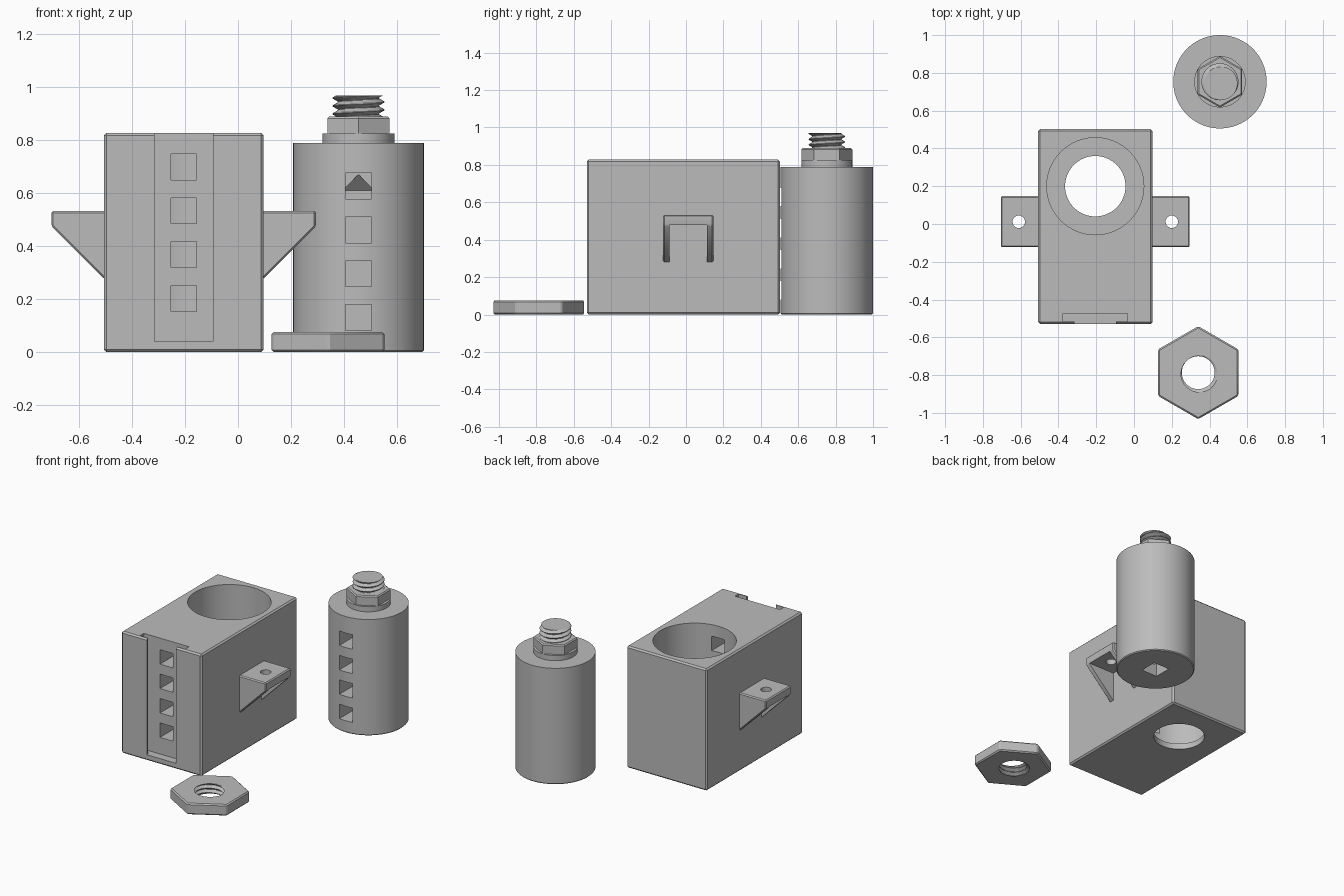
import bpy, bmesh, math
from mathutils import Matrix, Vector

if "Cube" in bpy.data.objects:
    bpy.data.objects.remove(bpy.data.objects["Cube"])

GREY = (0.5, 0.5, 0.5, 1)
mat = bpy.data.materials.new("plain_grey")
mat.use_nodes = True
mat.diffuse_color = GREY
mat.node_tree.nodes["Principled BSDF"].inputs["Base Color"].default_value = GREY


def finish(name, bm, bevel=0.0, pick=lambda e: True):
    """Turn a bmesh into an object, optionally chamfering picked edges."""
    if bevel:
        bmesh.ops.bevel(bm, geom=[e for e in bm.edges if pick(e)], offset=bevel,
                        segments=1, affect='EDGES', profile=0.5)
    bmesh.ops.recalc_face_normals(bm, faces=bm.faces)
    me = bpy.data.meshes.new(name)
    bm.to_mesh(me)
    bm.free()
    me.materials.append(mat)
    ob = bpy.data.objects.new(name, me)
    bpy.context.collection.objects.link(ob)
    return ob


def box(name, x, y, z, bevel=0.0):
    bm = bmesh.new()
    bmesh.ops.create_cube(bm, size=1)
    for v in bm.verts:
        v.co = Vector([(r[0] + r[1]) / 2 + c * (r[1] - r[0])
                       for r, c in zip((x, y, z), v.co)])
    return finish(name, bm, bevel)


def column(name, centre, radius, z, sides=64, top_radius=None, bevel=0.0,
           turn=0.0, pick=lambda e: True):
    bm = bmesh.new()
    mid = Matrix.Translation((*centre, (z[0] + z[1]) / 2)) @ Matrix.Rotation(turn, 4, 'Z')
    bmesh.ops.create_cone(bm, cap_ends=True, segments=sides, radius1=radius,
                          radius2=radius if top_radius is None else top_radius,
                          depth=z[1] - z[0], matrix=mid)
    return finish(name, bm, bevel, pick)


def thread(name, centre, inner, outer, z, pitch=0.03, sides=64, rows=32):
    """Solid screw: radius follows a helical triangle wave."""
    bm = bmesh.new()
    rings = []
    for k in range(rows + 1):
        h = z[0] + (z[1] - z[0]) * k / rows
        ring = []
        for i in range(sides):
            turn = i / sides
            wave = abs(((h - z[0]) / pitch - turn) % 1 * 2 - 1)
            r = inner + (outer - inner) * min(1, max(0, 1.3 * wave - 0.15))
            a = turn * math.tau
            ring.append(bm.verts.new((centre[0] + r * math.cos(a),
                                      centre[1] + r * math.sin(a), h)))
        rings.append(ring)
    for low, high in zip(rings, rings[1:]):
        for i in range(sides):
            j = (i + 1) % sides
            bm.faces.new((low[i], low[j], high[j], high[i]))
    bm.faces.new(rings[0][::-1])
    bm.faces.new(rings[-1])
    return finish(name, bm)


def cut(ob, cutters):
    """Subtract each cutter, bake the result and drop the cutters."""
    for c in cutters:
        c.hide_render = True
        m = ob.modifiers.new("cut", 'BOOLEAN')
        m.operation, m.solver, m.object = 'DIFFERENCE', 'EXACT', c
    dg = bpy.context.evaluated_depsgraph_get()
    me = bpy.data.meshes.new_from_object(ob.evaluated_get(dg))
    ob.modifiers.clear()
    ob.data = me
    for c in cutters:
        bpy.data.objects.remove(c)


def smooth(ob):
    for p in ob.data.polygons:
        p.use_smooth = True
    ob.data.set_sharp_from_angle(angle=math.radians(28))


# Housing block with stepped bore, front T-slot and four square pin windows
BX, TOP, STEP = -0.205, 0.828, 0.166
BORE = (BX, 0.2)
housing = box("housing", (BX - 0.302, BX + 0.302), (-0.53, 0.502), (0, TOP), 0.01)
cutters = [
    column("bore", BORE, 0.257, (0.04, 1)),
    column("floor_hole", BORE, 0.16, (-0.1, 0.1)),
    box("slot_pocket", (BX - 0.17, BX + 0.17), (-0.515, -0.475), (0.04, 1)),
    box("slot_mouth", (BX - 0.11, BX + 0.11), (-0.6, -0.49), (0.04, 1)),
]
for i in range(4):
    z = 0.202 + STEP * i
    cutters.append(box("window", (BX - 0.049, BX + 0.049), (-0.5, 0.1),
                       (z - 0.049, z + 0.049)))
cut(housing, cutters)
smooth(housing)

# Side brackets: gusseted ledges with a screw hole
PROFILE = [(0.285, 0.533), (0.5, 0.533), (0.5, 0.476), (0.3, 0.276), (0.285, 0.276)]
MID, HALF = 0.012, 0.135
for side, label in ((1, "left"), (-1, "right")):
    bm = bmesh.new()
    face = bm.faces.new([bm.verts.new((BX + side * x, MID - HALF, z)) for x, z in PROFILE])
    ext = bmesh.ops.extrude_face_region(bm, geom=[face])
    bmesh.ops.translate(bm, vec=(0, 2 * HALF, 0),
                        verts=[g for g in ext["geom"] if isinstance(g, bmesh.types.BMVert)])
    bracket = finish(label + "_bracket", bm, 0.007)
    span = sorted((BX + side * 0.2, BX + side * 0.6))
    cut(bracket, [box("gap", span, (MID - 0.1, MID + 0.1), (0.1, 0.478)),
                  column("screw_hole", (BX + side * 0.405, MID), 0.033, (0.4, 0.6), 32)])
    smooth(bracket)

# Plug cylinder with front windows and a key channel open at the bottom
PLUG = (0.455, 0.753)
plug = column("plug", PLUG, 0.247, (0, 0.79), 96, bevel=0.006,
              pick=lambda e: all(v.co.z < 0.01 for v in e.verts))
cutters = [
    box("channel", (PLUG[0] - 0.06, PLUG[0] + 0.06), (PLUG[1] - 0.06, PLUG[1] + 0.06), (-0.1, 0.61)),
    column("channel_roof", PLUG, 0.06 * math.sqrt(2), (0.609, 0.67), 4,
           top_radius=0.002, turn=math.pi / 4),
]
for i in range(4):
    z = 0.13 + STEP * i
    cutters.append(box("window", (PLUG[0] - 0.049, PLUG[0] + 0.049),
                       (PLUG[1] - 0.3, PLUG[1]), (z - 0.049, z + 0.049)))
cut(plug, cutters)
smooth(plug)

# Collar, hex drive and threaded stud on top of the plug
smooth(column("collar", PLUG, 0.136, (0.785, 0.825)))
column("hex_drive", PLUG, 0.136, (0.82, 0.89), 6, bevel=0.007,
       pick=lambda e: all(v.co.z > 0.88 for v in e.verts))
smooth(thread("threaded_stud", PLUG, 0.078, 0.098, (0.885, 0.97)))

# Loose hex nut with internal thread
NUT = (0.34, -0.787)
nut = column("nut", NUT, 0.246, (0, 0.076), 6, bevel=0.008)
cut(nut, [thread("nut_thread", NUT, 0.087, 0.106, (-0.01, 0.086))])
smooth(nut)
